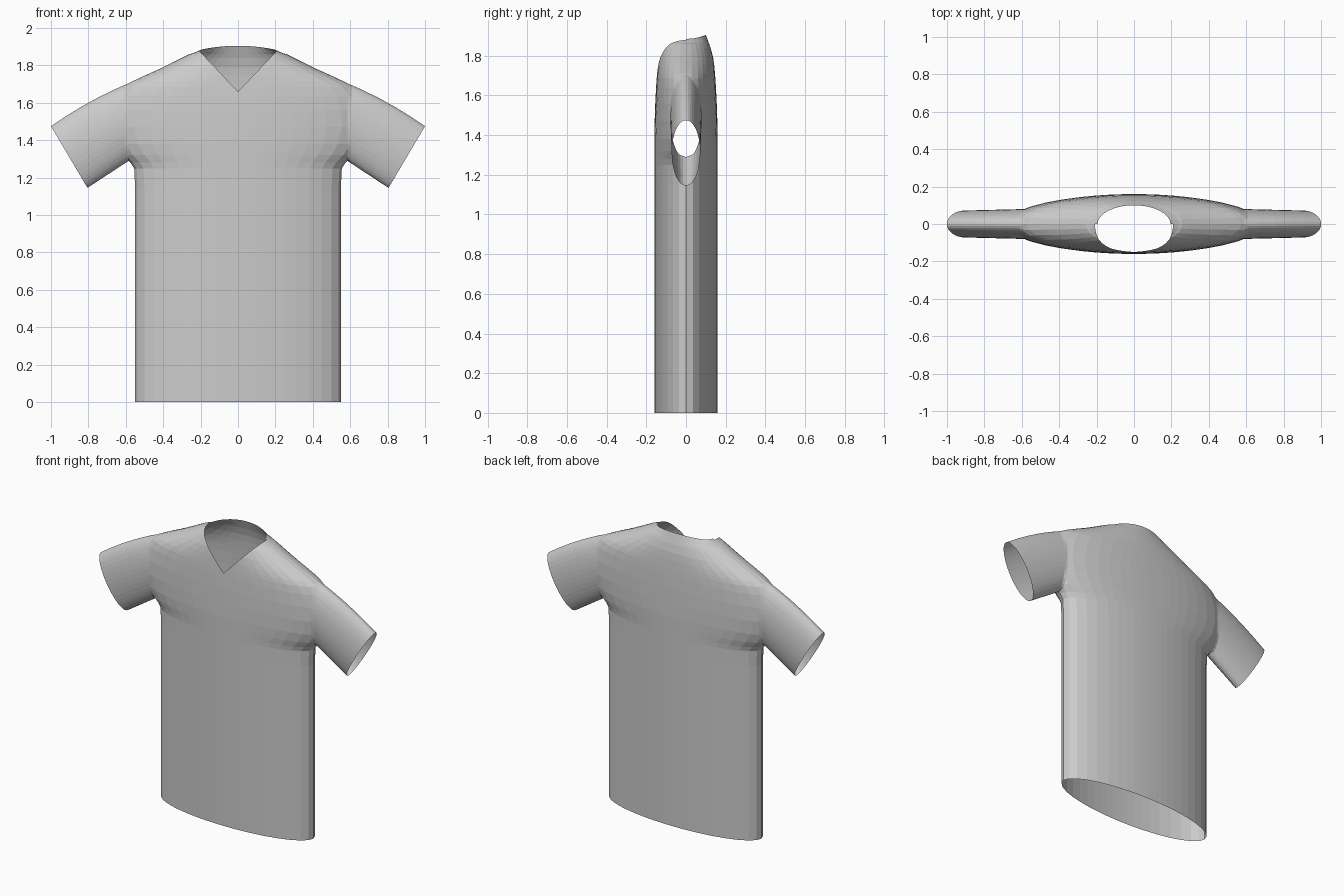
import bpy, bmesh
from math import cos, sin, pi, sqrt
from mathutils import Vector

if "Cube" in bpy.data.objects:
    bpy.data.objects.remove(bpy.data.objects["Cube"], do_unlink=True)

SEGMENTS = 44
ARMHOLE_X = 0.585
NECK_TIP, NECK_SLOPE = 1.66, 1.05

# Torso profile: height, half width, half depth
PROFILE = [(1.15, 0.55, 0.16), (1.25, 0.555, 0.16), (1.28, 0.575, 0.16),
           (1.32, 0.618, 0.16), (1.38, 0.66, 0.16), (1.47, 0.685, 0.158),
           (1.56, 0.68, 0.155), (1.64, 0.65, 0.151), (1.685, 0.615, 0.148),
           (1.71, 0.575, 0.146), (1.745, 0.50, 0.143), (1.79, 0.40, 0.137),
           (1.84, 0.30, 0.124), (1.87, 0.24, 0.113)]


def ring(bm, z, a, b, droop=0.0):
    """Ellipse of vertices, closer together along the front and back."""
    verts = []
    for i in range(SEGMENTS):
        t = 2 * pi * i / SEGMENTS
        t += 0.26 * sin(2 * t)
        verts.append(bm.verts.new((a * cos(t), b * sin(t), z - droop * cos(t) ** 2)))
    return verts


def loft(bm, rings):
    for low, high in zip(rings, rings[1:]):
        for i in range(SEGMENTS):
            j = (i + 1) % SEGMENTS
            bm.faces.new((low[i], low[j], high[j], high[i]))


def cut(bm, faces, point, normal, clear=False):
    geom = set(faces)
    for f in faces:
        geom.update(f.edges)
        geom.update(f.verts)
    bmesh.ops.bisect_plane(bm, geom=list(geom), dist=0.002, plane_co=point,
                           plane_no=normal, clear_outer=clear)


def add_torso(bm):
    rings = [ring(bm, 0, 0.55, 0.16)]
    for p, q in zip(PROFILE, PROFILE[1:]):
        for k in range(3):
            rings.append(ring(bm, *Vector(p).lerp(Vector(q), k / 3)))
    rings.append(ring(bm, *PROFILE[-1], 0.005))
    rings.append(ring(bm, 1.905, 0.195, 0.10, 0.02))
    loft(bm, rings)


def cut_neck(bm):
    """V opening in the front."""
    for side in (-1, 1):
        front = [f for f in bm.faces if f.calc_center_median().y < 0
                 and f.calc_center_median().x * side > 0]
        cut(bm, front, (0, 0, NECK_TIP), (-side * NECK_SLOPE, 0, 1))
    gone = []
    for f in bm.faces:
        c = f.calc_center_median()
        if c.y < 0 and c.z - NECK_TIP > NECK_SLOPE * abs(c.x):
            gone.append(f)
    bmesh.ops.delete(bm, geom=gone, context='FACES')


def add_sleeve(bm, side):
    """Trim the armhole and grow a tapering tube from its edge to the cuff."""
    x0 = side * ARMHOLE_X
    cut(bm, list(bm.faces), (x0, 0, 0), (side, 0, 0), True)
    edges = [e for e in bm.edges if e.is_boundary
             and all(abs(v.co.x - x0) < 0.003 for v in e.verts)]
    start = {v for e in edges for v in e.verts}
    top = max(v.co.z for v in start)
    bottom = min(v.co.z for v in start)
    cuff_top, cuff_bottom = Vector((side, 0, 1.475)), Vector((side * 0.805, 0, 1.145))
    previous = {v: v for v in start}
    for f in (0.06, 0.2, 0.4, 0.6, 0.8, 1.0):
        upper = Vector((x0, 0, top)).lerp(cuff_top, f)
        upper.z += 0.06 * f * (1 - f)
        lower = Vector((x0, 0, bottom)).lerp(cuff_bottom, f)
        current = {}
        for v in start:
            h = (v.co.z - bottom) / (top - bottom)
            co = lower.lerp(upper, h)
            round_y = sqrt(max(0, 1 - (2 * h - 1) ** 2)) * (0.08 - 0.008 * f)
            if abs(v.co.y) > 1e-5:
                co.y = round_y if v.co.y > 0 else -round_y
            current[v] = bm.verts.new(co)
        for e in edges:
            a, b = e.verts
            bm.faces.new((previous[a], previous[b], current[b], current[a]))
        previous = current


bm = bmesh.new()
add_torso(bm)
cut_neck(bm)
for side in (-1, 1):
    add_sleeve(bm, side)
bmesh.ops.recalc_face_normals(bm, faces=bm.faces)

mesh = bpy.data.meshes.new("shirt")
bm.to_mesh(mesh)
bm.free()
shirt = bpy.data.objects.new("shirt", mesh)
bpy.context.collection.objects.link(shirt)

# Plain grey cloth
cloth = bpy.data.materials.new("grey_cloth")
cloth.use_nodes = True
colour = (0.6, 0.6, 0.6, 1)
cloth.diffuse_color = colour
cloth.node_tree.nodes["Principled BSDF"].inputs["Base Color"].default_value = colour
mesh.materials.append(cloth)
